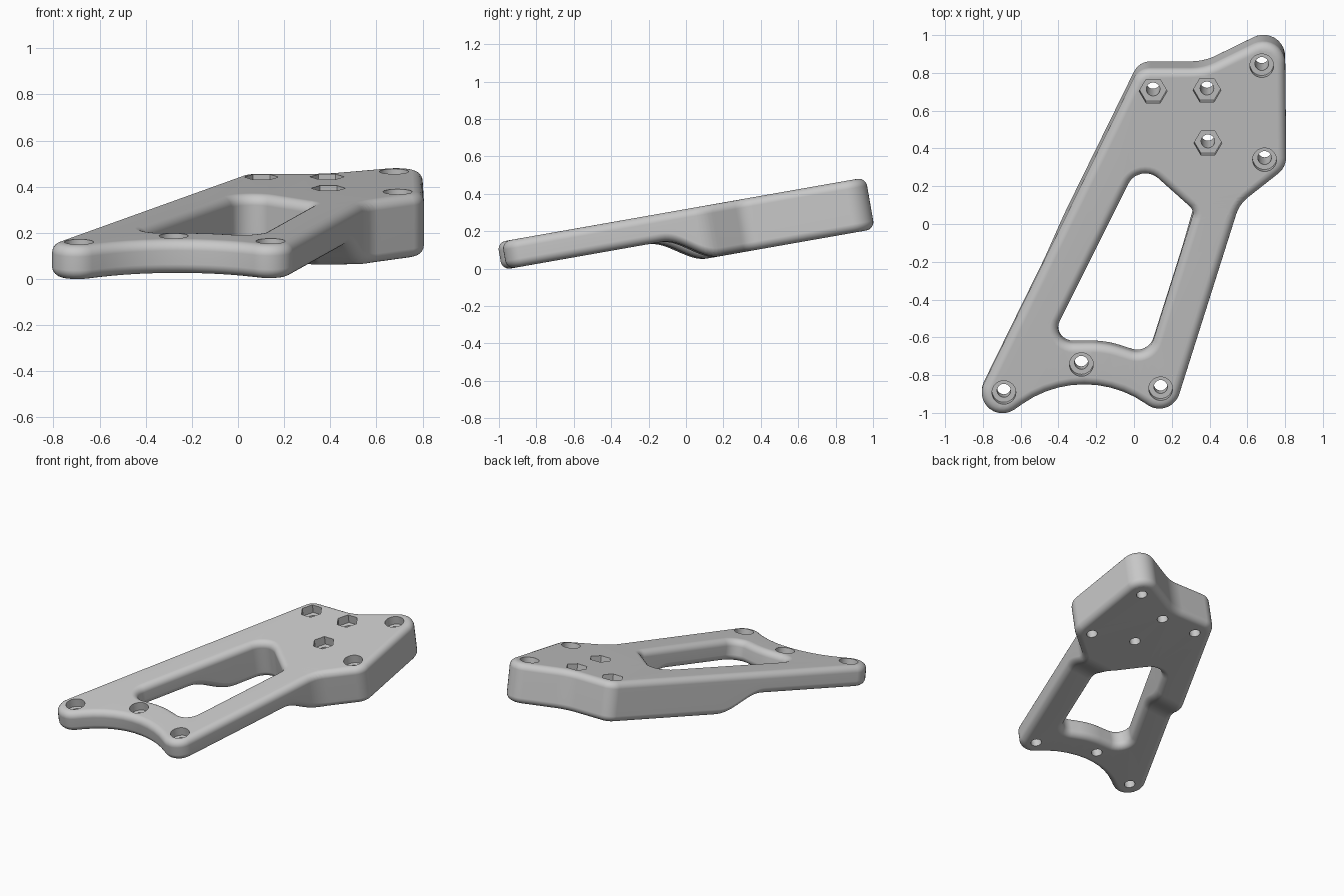
import bpy, bmesh, math
from mathutils import Vector, Matrix

if "Cube" in bpy.data.objects:
    bpy.data.objects.remove(bpy.data.objects["Cube"])

TILT = math.radians(10)
THIN, EXTRA, ROUND = 0.15, 0.13, 0.045

# Plan corners: x, y, fillet radius (clockwise)
OUTLINE = [(0.025, 0.827, 0.1), (0.37, 0.827, 0.3), (0.797, 1.036, 0.115),
           (0.805, 0.30, 0.115), (0.557, 0.105, 0.2), (0.193, -1.044, 0.11),
           (-0.265, -0.724, 0.56), (-0.983, -1.227, 0.11)]
WINDOW = [(0.028, 0.33, 0.1), (0.318, 0.071, 0.05), (0.074, -0.70, 0.09),
          (-0.15, -0.628, 0.5), (-0.452, -0.63, 0.08)]
ROUND_HOLES = [(0.675, 0.845), (0.69, 0.347), (-0.69, -0.885), (0.14, -0.865), (-0.28, -0.737)]
HEX_HOLES = [(0.1, 0.71), (0.385, 0.715), (0.39, 0.435)]


def flat(x, y):
    """Plan position measured along the sloping plate."""
    return Vector((x, y / math.cos(TILT)))


def fillet_loop(corners, steps=10):
    """Polygon with every corner replaced by a tangent arc."""
    pts = []
    n = len(corners)
    for i, (x, y, r) in enumerate(corners):
        p = flat(x, y)
        u = (flat(*corners[i - 1][:2]) - p).normalized()
        v = (flat(*corners[(i + 1) % n][:2]) - p).normalized()
        half = u.angle(v) / 2
        c = p + (u + v).normalized() * r / math.sin(half)
        a = (p + u * r / math.tan(half) - c).normalized()
        b = (p + v * r / math.tan(half) - c).normalized()
        pts += [c + a.slerp(b, k / steps) * r for k in range(steps + 1)]
    return pts


def wall(bm, pts, side):
    """Rounded-edge wall along a loop; returns the top and bottom rim edges."""
    n = len(pts)
    normals = []
    for i, p in enumerate(pts):
        t = (p - pts[i - 1]).normalized() + (pts[(i + 1) % n] - p).normalized()
        normals.append(Vector((t.y, -t.x)).normalized() * side)
    arc = [k / 6 * math.pi / 2 for k in range(7)]
    levels = [(ROUND * (1 - math.sin(a)), -ROUND * (1 - math.cos(a))) for a in arc]
    levels += [(d, -THIN - w) for d, w in reversed(levels)]
    rings = []
    for d, w in levels:
        rings.append([bm.verts.new((*(p + m * d), w)) for p, m in zip(pts, normals)])
    for r0, r1 in zip(rings, rings[1:]):
        for i in range(n):
            bm.faces.new((r0[i - 1], r0[i], r1[i], r1[i - 1]))
    return [[bm.edges.get((r[i - 1], r[i])) for i in range(n)] for r in (rings[0], rings[-1])]


def new_object(name, bm):
    mesh = bpy.data.meshes.new(name)
    bmesh.ops.recalc_face_normals(bm, faces=bm.faces[:])
    bm.to_mesh(mesh)
    bm.free()
    obj = bpy.data.objects.new(name, mesh)
    bpy.context.collection.objects.link(obj)
    return obj


def prisms(name, specs):
    """Cutter made of upright prisms: position, radius, sides, depth."""
    bm = bmesh.new()
    for (x, y), radius, sides, depth in specs:
        c = flat(x, y)
        turns = [2 * math.pi * k / sides for k in range(sides)]
        rim = [c + Vector((math.cos(t), math.sin(t))) * radius for t in turns]
        top = [bm.verts.new((*p, 0.1)) for p in rim]
        low = [bm.verts.new((*p, -depth)) for p in rim]
        bm.faces.new(top)
        bm.faces.new(low[::-1])
        for i in range(sides):
            bm.faces.new((top[i - 1], low[i - 1], low[i], top[i]))
    obj = new_object(name, bm)
    obj.hide_render = True
    return obj


# Plate with window
bm = bmesh.new()
outer_top, outer_low = wall(bm, fillet_loop(OUTLINE), 1)
inner_top, inner_low = wall(bm, fillet_loop(WINDOW), -1)
for rim in (outer_top + inner_top, outer_low + inner_low):
    bmesh.ops.triangle_fill(bm, use_beauty=True, use_dissolve=False, edges=rim)

# Thick rear underside, blended with an S-shaped step
START, END, SLANT = -0.19, 0.10, 0.09
STEPS = 16
across = Vector((-SLANT, 1, 0))
for k in range(STEPS + 1):
    v = START + (END - START) * k / STEPS
    bmesh.ops.bisect_plane(bm, geom=bm.verts[:] + bm.edges[:] + bm.faces[:],
                           plane_co=(0, v, 0), plane_no=across, dist=1e-5)
for vert in bm.verts:
    if vert.co.z < -THIN / 2:
        s = (vert.co.dot(across) - START) / (END - START)
        s = min(max(s, 0), 1)
        vert.co.z -= EXTRA * (1 - math.cos(math.pi * s)) / 2
plate = new_object("mounting_plate", bm)

# Bolt holes, round counterbores and hexagonal nut pockets
shafts = prisms("bolt_shaft_cutter",
                [(p, 0.036, 32, 0.5) for p in ROUND_HOLES + HEX_HOLES])
pockets = prisms("pocket_cutter",
                 [(p, 0.063, 40, 0.06) for p in ROUND_HOLES]
                 + [(p, 0.074, 6, 0.06) for p in HEX_HOLES])
for obj in bpy.context.selected_objects:
    obj.select_set(False)
bpy.context.view_layer.objects.active = plate
plate.select_set(True)
for cutter in (pockets, shafts):
    mod = plate.modifiers.new("cut", 'BOOLEAN')
    mod.operation = 'DIFFERENCE'
    mod.solver = 'EXACT'
    mod.object = cutter
    bpy.ops.object.modifier_apply(modifier=mod.name)
    bpy.data.objects.remove(cutter)

# Tilt, then rest on the ground and centre
mesh = plate.data
mesh.transform(Matrix.Rotation(TILT, 4, 'X'))
low = Vector([min(v.co[i] for v in mesh.vertices) for i in range(3)])
high = Vector([max(v.co[i] for v in mesh.vertices) for i in range(3)])
mid = (low + high) / 2
mesh.transform(Matrix.Translation((-mid.x, -mid.y, -low.z)))

# Grey finish and smooth shading
grey = bpy.data.materials.new("plain_grey")
grey.use_nodes = True
colour = (0.58, 0.58, 0.58, 1)
grey.diffuse_color = colour
grey.node_tree.nodes["Principled BSDF"].inputs["Base Color"].default_value = colour
mesh.materials.clear()
mesh.materials.append(grey)
bpy.ops.object.shade_smooth_by_angle(angle=math.radians(35))
weighted = plate.modifiers.new("even_shading", 'WEIGHTED_NORMAL')
weighted.keep_sharp = True
